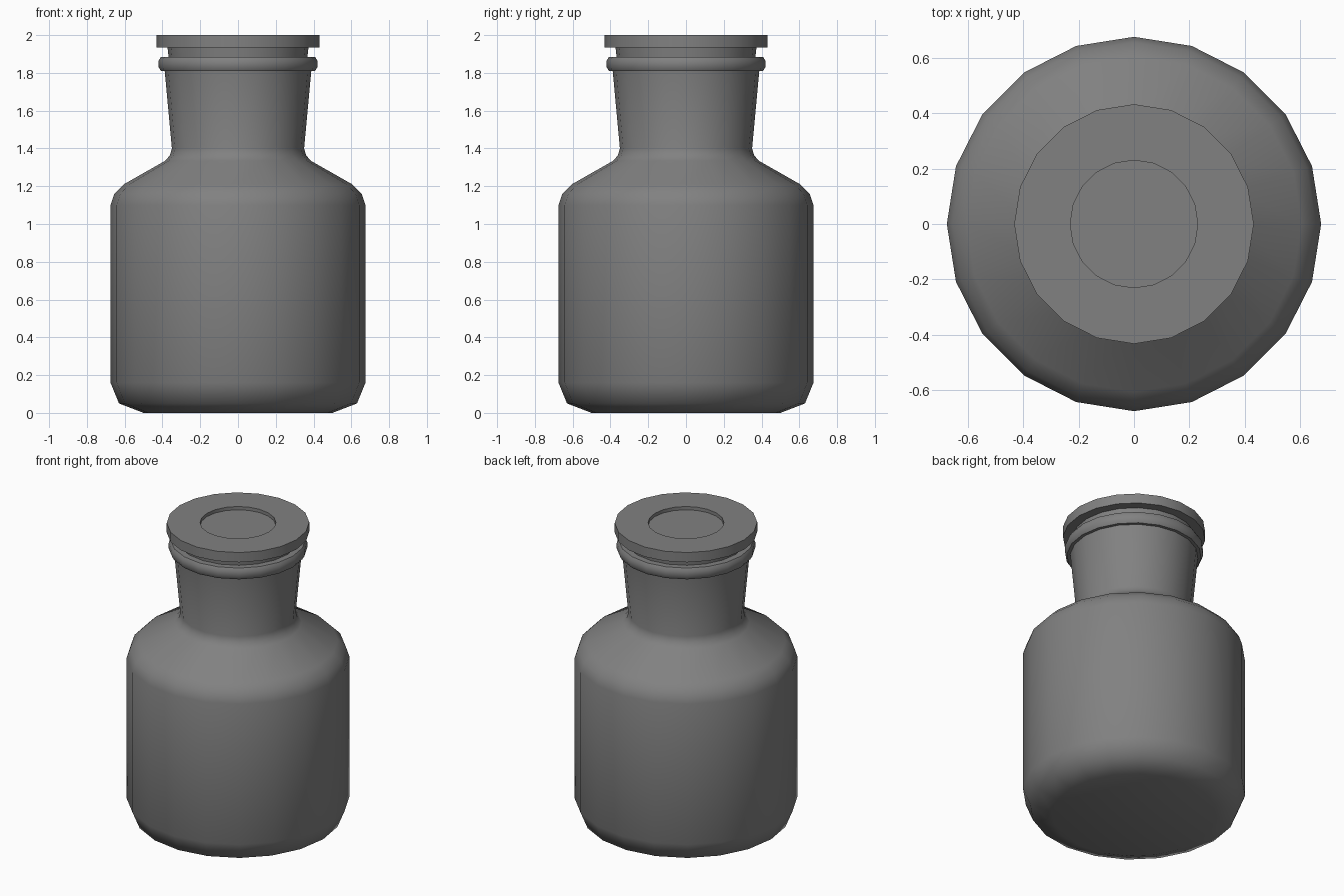
import bpy, bmesh, math

if "Cube" in bpy.data.objects:
    bpy.data.objects.remove(bpy.data.objects["Cube"])

SIDES = 20

# Dark grey used by both parts
dark = bpy.data.materials.new("dark_grey")
dark.diffuse_color = (0.22, 0.22, 0.22, 1.0)
dark.use_nodes = True
dark.node_tree.nodes["Principled BSDF"].inputs["Base Color"].default_value = dark.diffuse_color


def lathe(name, profile, smooth_deg):
    """Revolve an (r, z) profile about z; both ends are capped."""
    bm = bmesh.new()
    rings = []
    for r, z in profile:
        rings.append([bm.verts.new((r * math.cos(2 * math.pi * i / SIDES),
                                    r * math.sin(2 * math.pi * i / SIDES), z))
                      for i in range(SIDES)])
    for a, b in zip(rings, rings[1:]):
        for i in range(SIDES):
            j = (i + 1) % SIDES
            bm.faces.new((a[i], a[j], b[j], b[i]))
    bm.faces.new(rings[0][::-1])
    bm.faces.new(rings[-1])
    bmesh.ops.recalc_face_normals(bm, faces=bm.faces)
    mesh = bpy.data.meshes.new(name)
    bm.to_mesh(mesh)
    bm.free()
    mesh.materials.append(dark)
    obj = bpy.data.objects.new(name, mesh)
    bpy.context.collection.objects.link(obj)
    bpy.ops.object.select_all(action='DESELECT')
    obj.select_set(True)
    bpy.context.view_layer.objects.active = obj
    bpy.ops.object.shade_smooth_by_angle(angle=math.radians(smooth_deg))
    return obj


# Hollow bottle: outer wall up to the lip, then down the inner wall
lathe("bottle", [
    (0.50, 0.0), (0.63, 0.05), (0.675, 0.16), (0.675, 1.10),
    (0.655, 1.16), (0.605, 1.21), (0.385, 1.335), (0.36, 1.365), (0.35, 1.40),
    (0.388, 1.81), (0.408, 1.81), (0.42, 1.83), (0.42, 1.865), (0.408, 1.885),
    (0.36, 1.885),
    (0.32, 1.40), (0.355, 1.315), (0.58, 1.185), (0.635, 1.10),
    (0.635, 0.17), (0.60, 0.09), (0.48, 0.045),
], 55)

# Stopper: tapered plug, wide disc and shallow round recess in the top
lathe("stopper", [
    (0.318, 1.42), (0.373, 1.935), (0.432, 1.935), (0.432, 2.0),
    (0.23, 2.0), (0.23, 1.978),
], 30)
